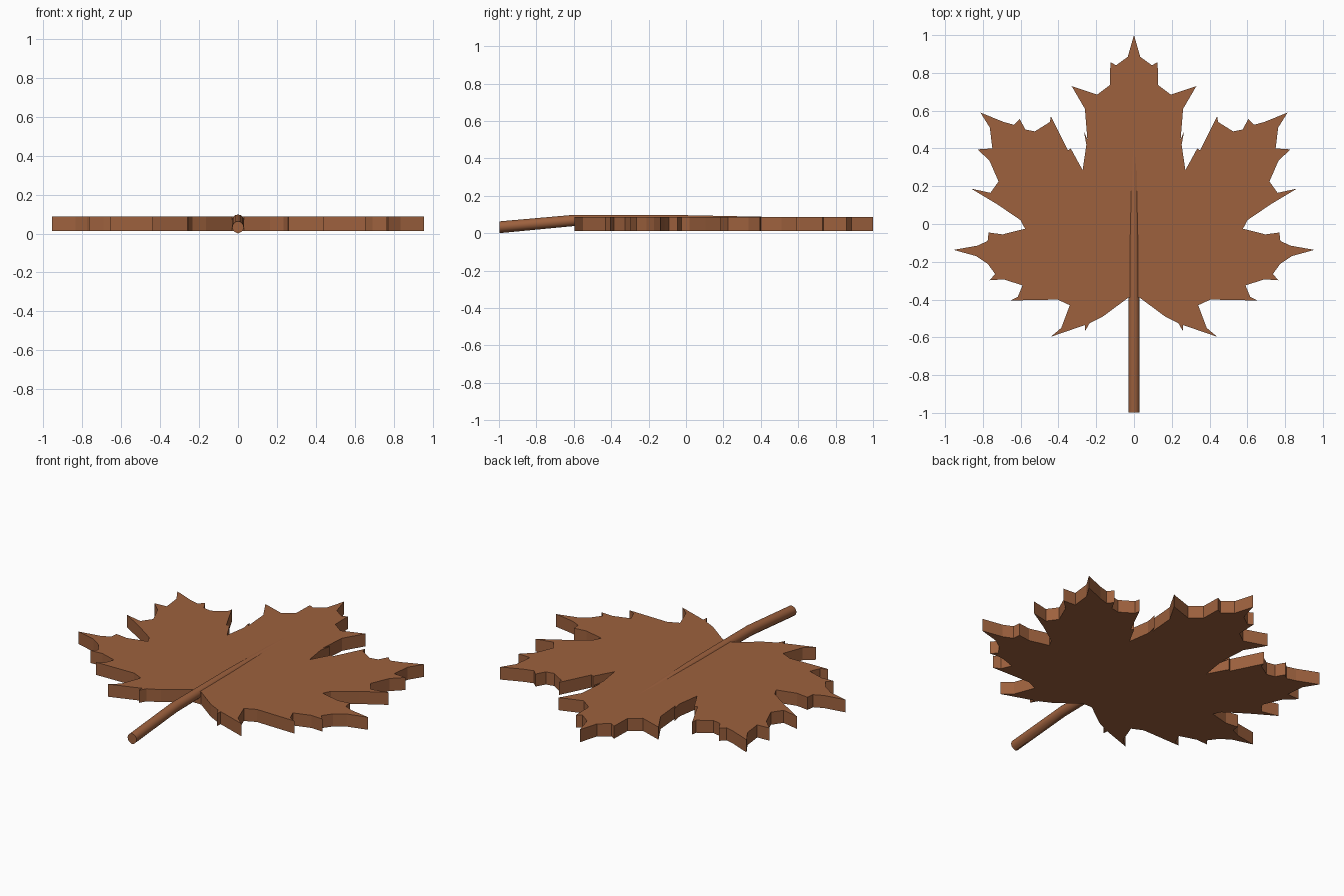
import bpy, bmesh, math
from mathutils import Vector

if "Cube" in bpy.data.objects:
    bpy.data.objects.remove(bpy.data.objects["Cube"])

brown = bpy.data.materials.new("autumn brown")
brown.diffuse_color = (0.34, 0.12, 0.048, 1)
brown.use_nodes = True
brown.node_tree.nodes["Principled BSDF"].inputs["Base Color"].default_value = brown.diffuse_color


def finish(bm, name):
    bmesh.ops.recalc_face_normals(bm, faces=bm.faces)
    mesh = bpy.data.meshes.new(name)
    bm.to_mesh(mesh)
    bm.free()
    mesh.materials.append(brown)
    obj = bpy.data.objects.new(name, mesh)
    bpy.context.collection.objects.link(obj)
    return obj


# Leaf blade: right half outline from tip to stem, mirrored and extruded
half = [(0, 1), (.033, .885), (.095, .84), (.125, .857), (.128, .735), (.195, .685),
        (.33, .73), (.26, .61), (.247, .45), (.265, .487), (.252, .42), (.272, .285),
        (.335, .40), (.35, .39), (.44, .57), (.445, .54), (.525, .49), (.575, .50),
        (.605, .555), (.635, .525), (.69, .54), (.813, .59), (.763, .51), (.75, .40),
        (.828, .395), (.765, .335), (.717, .225), (.76, .165), (.862, .187),
        (.725, .105), (.60, .02), (.577, -.025), (.695, -.055), (.77, -.045),
        (.775, -.09), (.83, -.115), (.955, -.137), (.835, -.17), (.775, -.21),
        (.735, -.265), (.765, -.298), (.69, -.293), (.59, -.325), (.615, -.385),
        (.655, -.405), (.405, -.40), (.34, -.43), (.385, -.55), (.44, -.597),
        (.26, -.535), (.258, -.565), (.235, -.525), (.165, -.49), (.03, -.39)]
outline = half + [(-x, y) for x, y in reversed(half[1:])]
bm = bmesh.new()
face = bm.faces.new([bm.verts.new((x, y, 0.012)) for x, y in outline])
ext = bmesh.ops.extrude_face_region(bm, geom=[face])
bmesh.ops.translate(bm, vec=(0, 0, 0.075),
                    verts=[v for v in ext["geom"] if isinstance(v, bmesh.types.BMVert)])
# split the concave caps so they shade cleanly
bmesh.ops.triangulate(bm, faces=[f for f in bm.faces if len(f.verts) > 4])
finish(bm, "leaf_blade")

# Stem: round tube rising to the blade, then sinking into it as a midrib
path = [(-0.998, .033, .03), (-0.60, .068, .03), (-0.25, .07, .028),
        (-0.10, .071, .027), (0.15, .068, .025), (0.44, .065, .022)]
SIDES = 12
bm = bmesh.new()
rings = []
for y, z, r in path:
    rings.append([bm.verts.new((r * math.cos(a), y, z + r * math.sin(a)))
                  for a in [2 * math.pi * i / SIDES for i in range(SIDES)]])
for a, b in zip(rings, rings[1:]):
    for i in range(SIDES):
        j = (i + 1) % SIDES
        bm.faces.new((a[i], a[j], b[j], b[i]))
bm.faces.new(rings[0])
bm.faces.new(rings[-1])
stem = finish(bm, "stem")
# ease the bottom of the base ring down to the ground plane
stem.data.vertices[SIDES * 3 // 4].co.z = 0.0
bpy.context.view_layer.objects.active = stem
stem.select_set(True)
bpy.ops.object.shade_smooth_by_angle(angle=math.radians(40))
